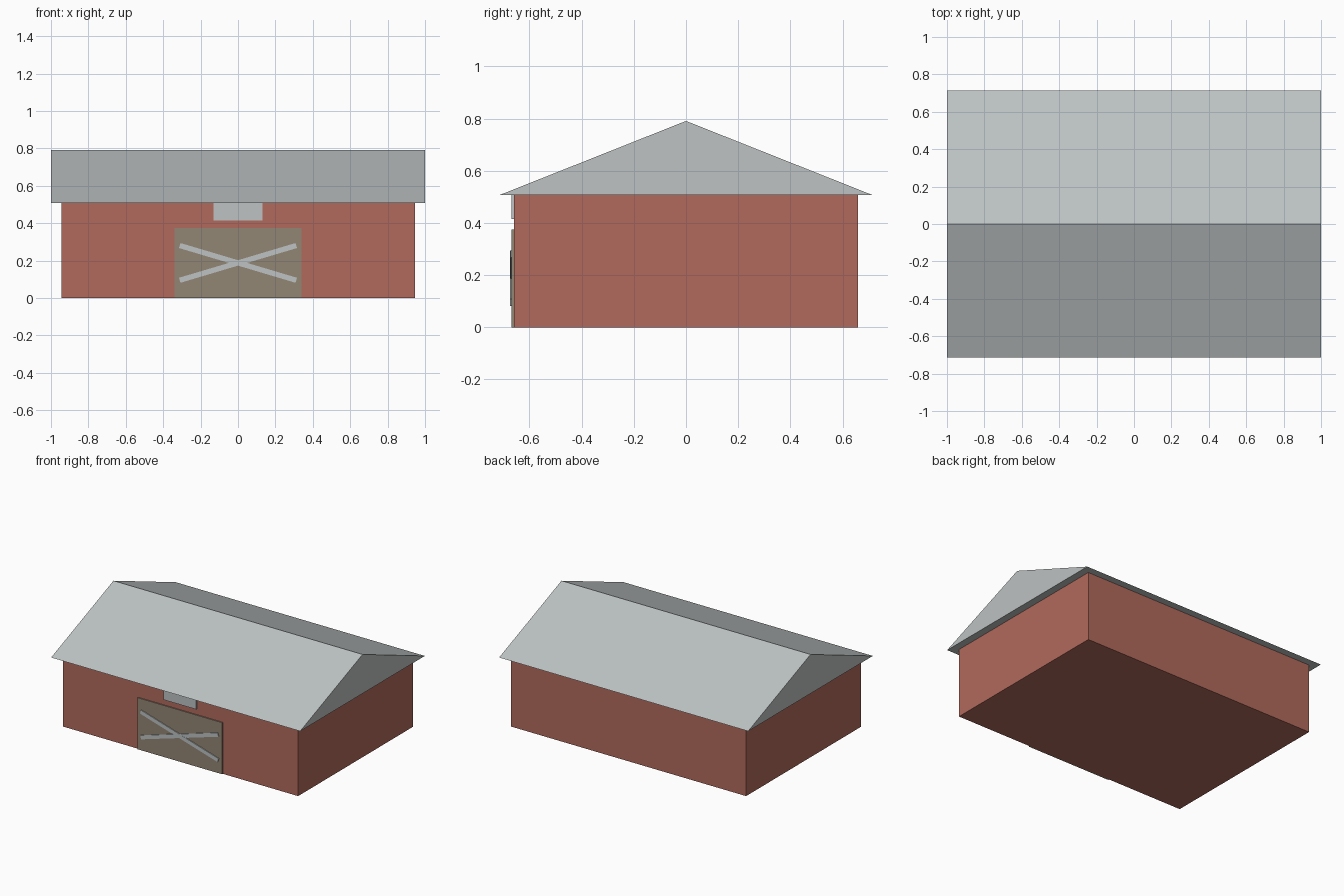
import bpy
import math

if "Cube" in bpy.data.objects:
    bpy.data.objects.remove(bpy.data.objects["Cube"])


def material(name, colour):
    mat = bpy.data.materials.new(name)
    mat.use_nodes = True
    mat.diffuse_color = (*colour, 1)
    bsdf = mat.node_tree.nodes["Principled BSDF"]
    bsdf.inputs["Base Color"].default_value = (*colour, 1)
    return mat


RED = material("barn_red", (0.44, 0.143, 0.107))
GREY = material("pale_grey", (0.51, 0.54, 0.54))
WOOD = material("weathered_wood", (0.29, 0.237, 0.176))


def box(name, size, centre, mat, tilt=0):
    """Box of the given size, optionally turned in the front plane."""
    bpy.ops.mesh.primitive_cube_add(size=1, location=centre)
    obj = bpy.context.object
    obj.name = name
    obj.scale = size
    obj.rotation_euler.y = tilt
    obj.data.materials.append(mat)
    return obj


def prism(name, profile, half_length, mat):
    """Sweep a (y, z) profile along x."""
    n = len(profile)
    verts = [(x, y, z) for x in (-half_length, half_length) for y, z in profile]
    faces = [tuple(reversed(range(n))), tuple(range(n, 2 * n))]
    faces += [(i, (i + 1) % n, n + (i + 1) % n, n + i) for i in range(n)]
    mesh = bpy.data.meshes.new(name)
    mesh.from_pydata(verts, [], faces)
    mesh.materials.append(mat)
    obj = bpy.data.objects.new(name, mesh)
    bpy.context.collection.objects.link(obj)
    return obj


EAVE, RIDGE, WALL = 0.507, 0.791, 0.66

# Walls and gabled roof with overhang
box("walls", (1.89, 2 * WALL, EAVE), (0, 0, EAVE / 2), RED)
prism("roof", [(-0.715, EAVE), (0.715, EAVE), (0, RIDGE)], 1, GREY)

# Front door and the blank plate above it
box("door", (0.68, 0.008, 0.374), (0, -WALL - 0.004, 0.187), WOOD)
box("plate_above_door", (0.262, 0.008, 0.092), (0, -WALL - 0.004, 0.461), GREY)

# Crossed door braces, one just proud of the other
for name, side, depth in (("brace_rising", -1, 0.005), ("brace_falling", 1, 0.006)):
    box(name, (0.65, depth, 0.028), (0, -WALL - 0.008 - depth / 2, 0.188),
        GREY, side * math.radians(16.6))
